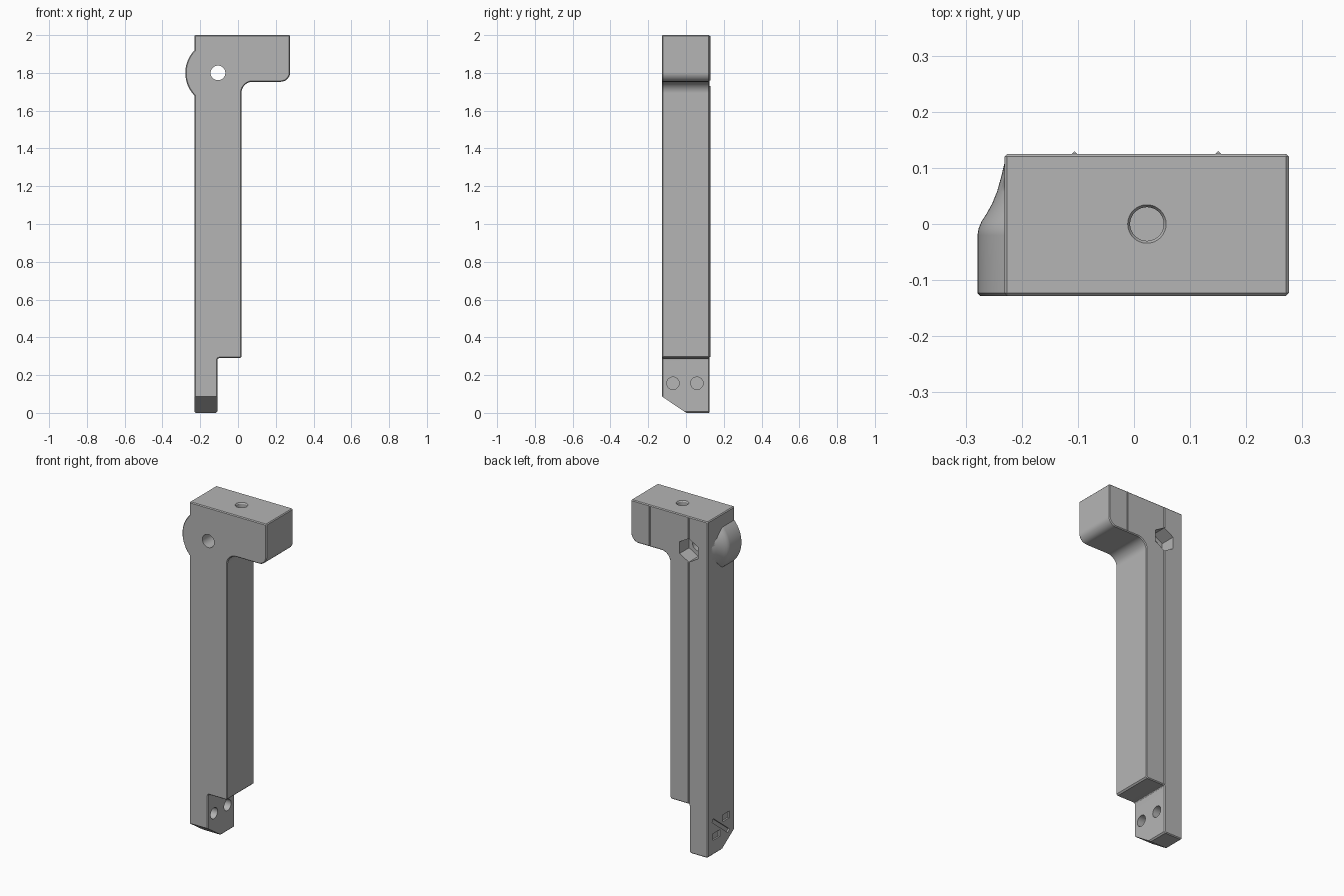
import bpy, bmesh
from math import sin, cos, pi, radians
from mathutils import Matrix, Vector

cube = bpy.data.objects.get("Cube")
if cube:
    bpy.data.objects.remove(cube, do_unlink=True)

FRONT, BACK, LEFT_X, CHAMFER = -0.128, 0.125, -0.231, 0.005
PIVOT = Vector((-0.106, 0, 1.8))

grey = bpy.data.materials.new("plain grey")
grey.use_nodes = True
grey.diffuse_color = (0.46, 0.46, 0.46, 1)
grey.node_tree.nodes["Principled BSDF"].inputs["Base Color"].default_value = grey.diffuse_color


def finish(bm, name):
    bmesh.ops.recalc_face_normals(bm, faces=bm.faces)
    mesh = bpy.data.meshes.new(name)
    bm.to_mesh(mesh)
    bm.free()
    mesh.materials.append(grey)
    obj = bpy.data.objects.new(name, mesh)
    bpy.context.collection.objects.link(obj)
    return obj


def prism(name, points, depth, chamfer=0):
    """Extrude a closed outline of 3D points along the vector depth."""
    bm = bmesh.new()
    face = bm.faces.new([bm.verts.new(p) for p in points])
    new = bmesh.ops.extrude_face_region(bm, geom=[face], use_keep_orig=True)["geom"]
    moved = [v for v in new if isinstance(v, bmesh.types.BMVert)]
    bmesh.ops.translate(bm, verts=moved, vec=depth)
    bmesh.ops.recalc_face_normals(bm, faces=bm.faces)
    if chamfer:
        rim = [e for e in bm.edges if abs(e.verts[0].co.y - e.verts[1].co.y) < 1e-5]
        bmesh.ops.bevel(bm, geom=rim, offset=chamfer, segments=1, affect='EDGES')
    return finish(bm, name)


def rod(name, start, end, radius, radius2=None, sides=32, turn=0):
    """Cylinder or cone between two points."""
    start, end = Vector(start), Vector(end)
    axis = end - start
    spin = axis.to_track_quat('Z', 'Y').to_matrix().to_4x4()
    place = Matrix.Translation((start + end) / 2) @ spin @ Matrix.Rotation(turn, 4, 'Z')
    bm = bmesh.new()
    bmesh.ops.create_cone(bm, cap_ends=True, segments=sides, radius1=radius,
                          radius2=radius if radius2 is None else radius2,
                          depth=axis.length, matrix=place)
    return finish(bm, name)


def combine(target, tool, operation):
    mod = target.modifiers.new("combine", 'BOOLEAN')
    mod.operation, mod.object, mod.solver = operation, tool, 'EXACT'
    graph = bpy.context.evaluated_depsgraph_get()
    mesh = bpy.data.meshes.new_from_object(target.evaluated_get(graph))
    target.modifiers.clear()
    target.data = mesh
    bpy.data.objects.remove(tool, do_unlink=True)


def arc(x, z, r, a0, a1, steps=10):
    angles = [radians(a0 + (a1 - a0) * i / steps) for i in range(steps + 1)]
    return [(x + r * cos(a), z + r * sin(a)) for a in angles]


# Column with side arm and narrow foot, as one outline
outline = [(LEFT_X, 0.008), (LEFT_X + 0.008, 0), (-0.117, 0), (-0.109, 0.008)]
outline += arc(-0.099, 0.28, 0.01, 180, 90, 3)
outline += [(0.01, 0.29), (0.018, 0.298)]
outline += arc(0.078, 1.693, 0.06, 180, 90)
outline += arc(0.226, 1.803, 0.05, -90, 0)
outline += [(0.276, 1.995), (0.271, 2), (LEFT_X + 0.005, 2), (LEFT_X, 1.995)]
body = prism("bracket_body", [(x, FRONT, z) for x, z in outline],
             (0, BACK - FRONT, 0), CHAMFER)

# Rounded boss beside the pivot hole, turned about the pivot and fading backwards
profile = [(0, FRONT), (0.168, FRONT), (0.173, FRONT + CHAMFER), (0.173, -0.02),
           (0.171, -0.008), (0.166, 0.004), (0.157, 0.018), (0.147, 0.036),
           (0.138, 0.058), (0.131, 0.083), (0.125, 0.108), (0, 0.108)]
bm = bmesh.new()
line = [bm.verts.new(PIVOT + Vector((r, y, 0))) for r, y in profile]
edges = [bm.edges.new(pair) for pair in zip(line, line[1:])]
bmesh.ops.spin(bm, geom=line + edges, cent=PIVOT, axis=(0, 1, 0), angle=2 * pi,
               steps=64, use_merge=True)
bmesh.ops.remove_doubles(bm, verts=bm.verts, dist=1e-5)
cut = bmesh.ops.bisect_plane(bm, geom=bm.verts[:] + bm.edges[:] + bm.faces[:],
                             plane_co=(-0.18, 0, 0), plane_no=(1, 0, 0), clear_outer=True)
rim = [e for e in cut["geom_cut"] if isinstance(e, bmesh.types.BMEdge)]
bmesh.ops.contextual_create(bm, geom=rim)
combine(body, finish(bm, "pivot_boss"), 'UNION')

# Sloping toe at the front of the foot
toe = [(-0.4, FRONT - 0.1, 0.155), (-0.4, 0.07, -0.05), (-0.4, FRONT - 0.1, -0.05)]
toe[1] = (-0.4, 0.0753, -0.05)
combine(body, prism("toe_cutter", toe, (0.5, 0, 0)), 'DIFFERENCE')

# Pivot hole with a hexagonal nut pocket at the back
px, pz = PIVOT.x, PIVOT.z
combine(body, rod("pivot_hole", (px, -0.3, pz), (px, 0.3, pz), 0.039), 'DIFFERENCE')
hexagon = [(px + 0.07 * cos(a), 0.035, pz + 0.07 * sin(a))
           for a in [pi / 2 + i * pi / 3 for i in range(6)]]
combine(body, prism("nut_pocket", hexagon, (0, 0.2, 0)), 'DIFFERENCE')

# Countersunk screw hole in the top
combine(body, rod("top_hole", (0.023, 0, 1.8), (0.023, 0, 2.1), 0.03), 'DIFFERENCE')
combine(body, rod("top_countersink", (0.023, 0, 1.99), (0.023, 0, 2.005), 0.028, 0.0375),
        'DIFFERENCE')

# Two blind holes in the foot
for y in (-0.069, 0.058):
    combine(body, rod("foot_hole", (-0.2, y, 0.157), (-0.05, y, 0.157), 0.033), 'DIFFERENCE')

# Shallow slots on the outside of the foot: one long diagonal and two short blocks
for y, z, length, width, tilt in ((0.004, 0.149, 0.19, 0.022, 38),
                                  (-0.045, 0.185, 0.065, 0.04, 0),
                                  (0.045, 0.108, 0.065, 0.04, 0)):
    c, s = cos(radians(tilt)), sin(radians(tilt))
    corners = [(u * length / 2, v * width / 2) for u, v in ((-1, -1), (1, -1), (1, 1), (-1, 1))]
    slot = [(LEFT_X - 0.05, y + u * c - v * s, z + u * s + v * c) for u, v in corners]
    combine(body, prism("foot_slot", slot, (0.06, 0, 0)), 'DIFFERENCE')

bpy.ops.object.select_all(action='DESELECT')
body.select_set(True)
bpy.context.view_layer.objects.active = body
bpy.ops.object.shade_smooth_by_angle(angle=radians(25))
body.modifiers.new("even_shading", 'WEIGHTED_NORMAL').keep_sharp = True

# Thin ridges on the back
for name, x, low, high in (("long_ridge", px, 0.295, pz - 0.07),
                           ("upper_ridge", px, pz + 0.07, 1.995),
                           ("arm_ridge", 0.15, 1.76, 1.995)):
    triangle = [(x - 0.006, BACK - 0.001, low), (x + 0.006, BACK - 0.001, low), (x, 0.13, low)]
    prism(name, triangle, (0, 0, high - low))
